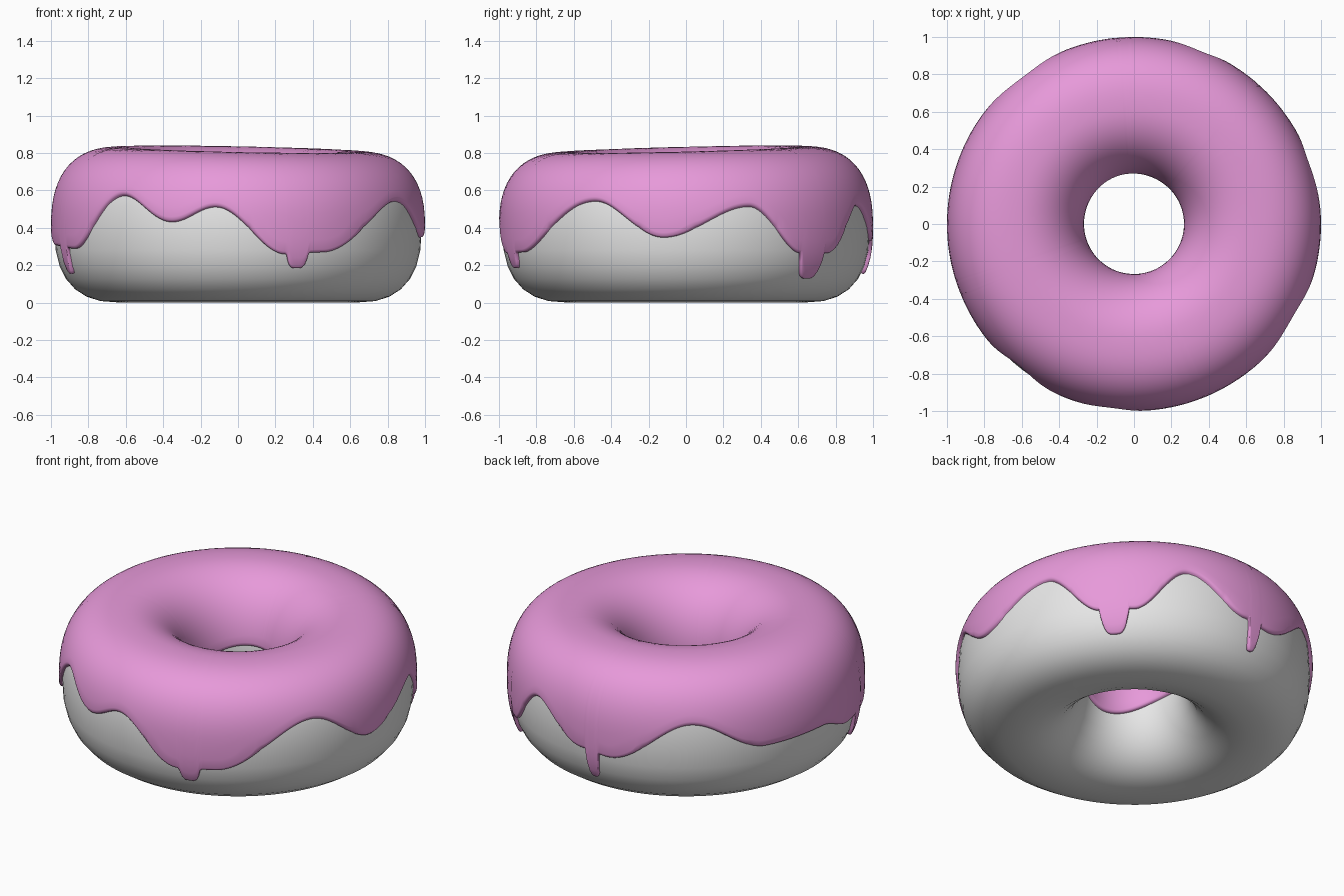
import bpy
import math

if "Cube" in bpy.data.objects:
    bpy.data.objects.remove(bpy.data.objects["Cube"])

MID_R, MID_Z = 0.63, 0.40      # centre of the ring's cross-section
THICK = 0.018                  # icing thickness


def material(name, rgb):
    m = bpy.data.materials.new(name)
    m.diffuse_color = (*rgb, 1)
    m.use_nodes = True
    m.node_tree.nodes["Principled BSDF"].inputs["Base Color"].default_value = m.diffuse_color
    return m


def signed_pow(v, p):
    return math.copysign(abs(v) ** p, v)


def section(theta, phi, off=0.0):
    """Point on the ring; phi = 0 outer wall, 90 degrees top, 180 hole wall."""
    c, s = math.cos(phi), math.sin(phi)
    a, n = (0.352, 2.5) if c > 0 else (0.345, 2.15)
    # the top leans slightly towards the back left
    b = 0.402 + 0.02 * math.cos(theta - math.radians(130)) if s > 0 else 0.40
    r = MID_R + (a + off) * signed_pow(c, 2 / n)
    z = MID_Z + (b + off) * signed_pow(s, 2 / n)
    return r * math.cos(theta), r * math.sin(theta), z


def ring_mesh(name, cols, rows, point, closed, mat):
    verts = [point(i, j) for i in range(cols) for j in range(rows)]
    faces = []
    for i in range(cols):
        k = (i + 1) % cols
        for j in range(rows if closed else rows - 1):
            l = (j + 1) % rows
            faces.append((i * rows + j, k * rows + j, k * rows + l, i * rows + l))
    me = bpy.data.meshes.new(name)
    me.from_pydata(verts, [], faces)
    me.polygons.foreach_set("use_smooth", [True] * len(faces))
    me.materials.append(mat)
    ob = bpy.data.objects.new(name, me)
    bpy.context.collection.objects.link(ob)
    return ob


def wave(keys, deg):
    """Eased periodic curve through (angle, height) keys."""
    loop = keys + [(keys[0][0] + 360, keys[0][1])]
    deg = (deg - keys[0][0]) % 360 + keys[0][0]
    for (a0, z0), (a1, z1) in zip(loop, loop[1:]):
        if deg <= a1:
            f = (deg - a0) / (a1 - a0)
            return z0 + (z1 - z0) * (0.5 - 0.5 * math.cos(math.pi * f))
    return keys[0][1]


# Crests and dips of the icing edge on the outer wall and in the hole
OUTER = [(-129, .575), (-111, .43), (-97, .515), (-75, .255), (-63, .265),
         (-30, .55), (-7, .345), (20, .515), (39, .26), (50, .26), (68, .515),
         (89, .325), (99, .305), (127, .54), (152, .375), (175, .38),
         (191, .30), (208, .285)]
INNER = [(20, .35), (110, .45), (187, .39), (261, .30), (320, .38)]
# Drips: angle, half width, tip height
DRIPS = [(-71, 3.6, .18), (43.5, 5, .125), (93, 2.4, .15), (200, 2.6, .15)]


def outer_edge(deg):
    z = wave(OUTER, deg)
    for at, half, tip in DRIPS:
        d = abs((deg - at + 180) % 360 - 180) / half
        if d < 1:
            z = tip + (z - tip) * d ** 4
    return z


def height_to_phi(z, n):
    v = (z - MID_Z) / 0.41
    return math.asin(signed_pow(v, n / 2))


# Dough ring
DC, DR = 96, 28
dough_mat = material("pale dough", (0.8, 0.8, 0.8))
ring_mesh("dough", DC, DR,
          lambda i, j: section(math.tau * i / DC, math.tau * j / DR),
          True, dough_mat)

# Icing: thin shell with rounded lips tucked into the dough
IC = 720
LIP = [(0, -.006), (.008, .008), (.022, .015), (.05, THICK)]   # phi step, offset
MIDDLE = 30
ROWS = 2 * len(LIP) + MIDDLE


def icing_point(i, j):
    deg = 360 * i / IC
    lo = height_to_phi(outer_edge(deg), 2.5)
    hi = math.pi - height_to_phi(wave(INNER, deg), 2.15)
    n = len(LIP)
    if j < n:
        phi, off = lo + LIP[j][0], LIP[j][1]
    elif j >= ROWS - n:
        step, off = LIP[ROWS - 1 - j]
        phi = hi - step
    else:
        f = (j - n + 1) / (MIDDLE + 1)
        phi, off = lo + .05 + (hi - lo - .1) * f, THICK
    return section(math.radians(deg), phi, off)


icing_mat = material("pink icing", (0.80, 0.32, 0.70))
ring_mesh("icing", IC, ROWS, icing_point, False, icing_mat)
